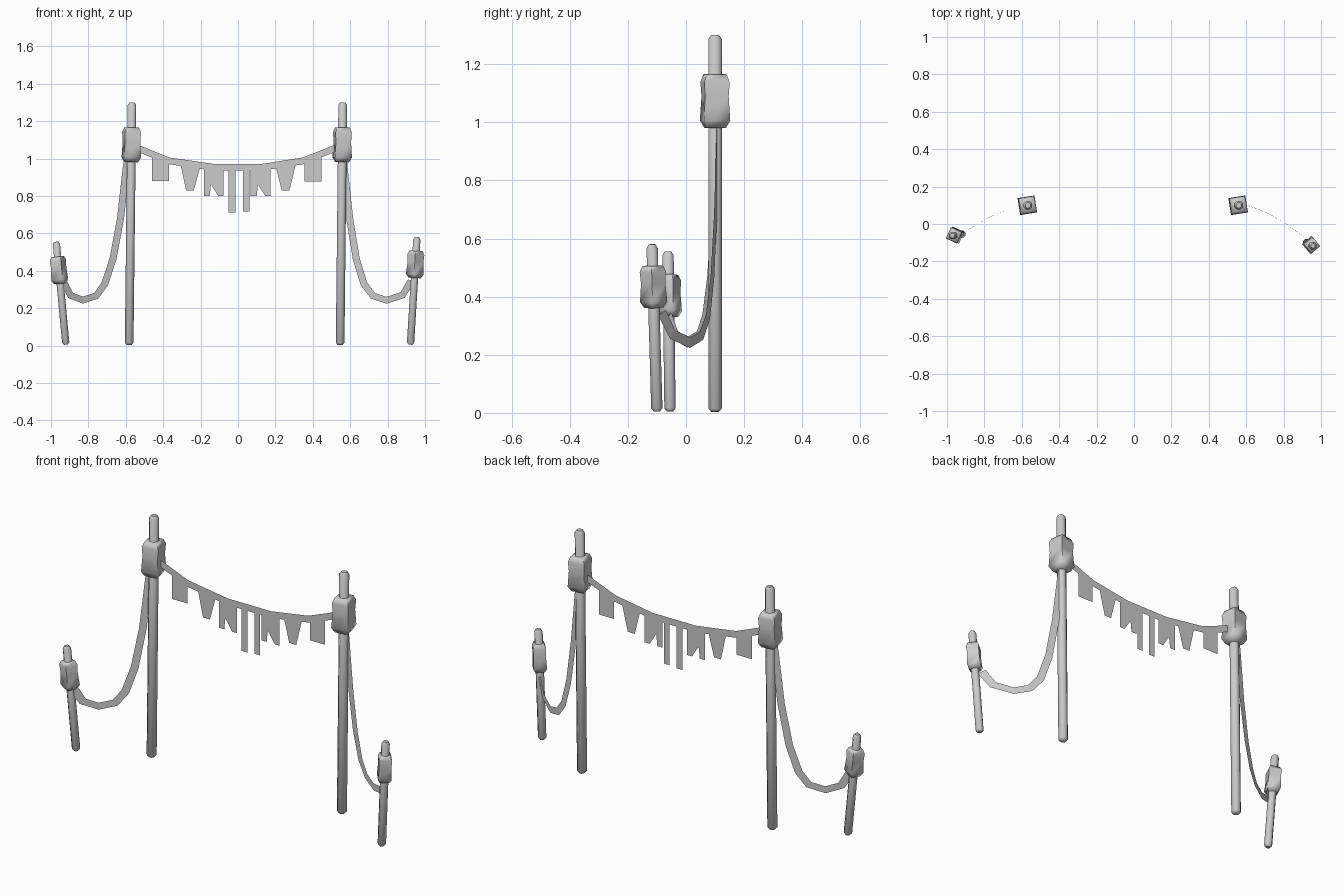
import bpy, bmesh
from math import cos, sin, radians, pi, sqrt
from mathutils import Vector

if "Cube" in bpy.data.objects:
    bpy.data.objects.remove(bpy.data.objects["Cube"])


def make_object(name, bm, smooth=None):
    mesh = bpy.data.meshes.new(name)
    bm.to_mesh(mesh)
    bm.free()
    obj = bpy.data.objects.new(name, mesh)
    bpy.context.collection.objects.link(obj)
    if smooth:
        bpy.ops.object.select_all(action='DESELECT')
        obj.select_set(True)
        bpy.context.view_layer.objects.active = obj
        bpy.ops.object.shade_smooth_by_angle(angle=radians(smooth))
    return obj


def lathe(name, base, top, profile, sides, turn, smooth):
    """Capped rings of (radius, distance) stacked along a leaning axis."""
    base, top = Vector(base), Vector(top)
    axis = (top - base).normalized()
    rot = Vector((0, 0, 1)).rotation_difference(axis)
    bm = bmesh.new()
    rings = []
    for r, d in profile:
        ring = []
        for i in range(sides):
            a = turn + 2 * pi * i / sides
            ring.append(bm.verts.new(base + rot @ Vector((r * cos(a), r * sin(a), d))))
        rings.append(ring)
    for lo, hi in zip(rings, rings[1:]):
        for i in range(sides):
            j = (i + 1) % sides
            bm.faces.new((lo[i], lo[j], hi[j], hi[i]))
    bm.faces.new(rings[0][::-1])
    bm.faces.new(rings[-1])
    return make_object(name, bm, smooth)


def post(name, base, top, r, wrap_mid, wrap_len, half, turn):
    """Round post with a square lashing wrapped near the top."""
    length = (Vector(top) - Vector(base)).length
    lathe(name, base, top, [(r * .55, 0), (r, .012), (r, length - .014), (r * .6, length)], 8, pi / 8, 50)
    shape = [(.74, -.5), (1.04, -.36), (.93, .08), (1.0, .36), (.78, .5)]
    rings = [(half * sqrt(2) * k, wrap_mid + d * wrap_len) for k, d in shape]
    lathe(name + "_lashing", base, top, rings, 4, pi / 4 + radians(turn), 80)


def ribbon(name, path, width, y_of):
    """Flat strip following an x-z path; depth comes from y_of(x)."""
    pts = [Vector(p) for p in path]
    bm = bmesh.new()
    pairs = []
    for i, p in enumerate(pts):
        t = (pts[min(i + 1, len(pts) - 1)] - pts[max(i - 1, 0)]).normalized()
        n = Vector((-t.y, t.x)) * width / 2
        pairs.append([bm.verts.new((q.x, y_of(q.x), q.y)) for q in (p - n, p + n)])
    for a, b in zip(pairs, pairs[1:]):
        bm.faces.new((a[0], b[0], b[1], a[1]))
    return make_object(name, bm)


def arc(p, q, r):
    """Parabola y(x) through three plan points."""
    def f(x):
        return sum(a[1] * (x - b[0]) * (x - c[0]) / ((a[0] - b[0]) * (a[0] - c[0]))
                   for a, b, c in ((p, q, r), (q, r, p), (r, p, q)))
    return f


# posts with lashings
post("left_tall_post", (-.582, .1, .003), (-.567, .1, 1.3), .025, 1.07, .185, .044, 9)
post("right_tall_post", (.546, .1, .003), (.56, .1, 1.3), .025, 1.07, .185, .044, 9)
post("left_short_post", (-.92, -.055, .005), (-.972, -.062, .555), .021, .40, .145, .033, -25)
post("right_short_post", (.922, -.1, .005), (.957, -.117, .58), .021, .43, .145, .032, 40)

# sagging side ropes
ribbon("left_rope", [(-.578, 1.08), (-.598, .95), (-.628, .68), (-.668, .465), (-.712, .33), (-.758, .266),
                     (-.83, .243), (-.895, .268), (-.93, .335)], .037,
       arc((-.90, -.04), (-.72, .06), (-.61, .096)))
ribbon("right_rope", [(.556, 1.08), (.568, .95), (.597, .68), (.632, .465), (.673, .33), (.722, .266),
                      (.794, .242), (.88, .27), (.925, .345)], .037,
       arc((.617, .096), (.70, .064), (.91, -.07)))

# central banner rope
top_path = [(-.57, 1.068), (-.37, .988), (-.13, .953), (.127, .953), (.35, .988), (.555, 1.068)]
ribbon("banner_rope", top_path, .036, lambda x: .1)


def rope_z(x):
    for (x0, z0), (x1, z1) in zip(top_path, top_path[1:]):
        if x0 <= x <= x1:
            return z0 + (z1 - z0) * (x - x0) / (x1 - x0)


def flag(name, x0, x1, lower):
    """Pennant hung from the rope; lower = outline as (fraction across, z)."""
    pts = [(x1, rope_z(x1)), (x0, rope_z(x0))] + [(x0 + (x1 - x0) * f, z) for f, z in lower]
    bm = bmesh.new()
    bm.faces.new([bm.verts.new((x, .1, z)) for x, z in pts])
    bmesh.ops.triangulate(bm, faces=bm.faces[:])
    make_object(name, bm)


def square(z):
    return [(0, z), (1, z)]


taper = [(.3, .83), (.67, .83)]
notched = [(0, .80), (.3, .80), (.36, .862), (.66, .862), (.73, .80), (1, .80)]
flags = [("square", -.46, -.37, square(.88)), ("tapered", -.31, -.2, taper),
         ("notched", -.183, -.077, notched), ("long", -.05, -.013, square(.712)),
         ("long", .028, .061, square(.717)), ("notched", .068, .175, notched),
         ("tapered", .2, .312, taper), ("square", .356, .447, square(.877))]
for i, (kind, x0, x1, lower) in enumerate(flags):
    flag(f"{kind}_flag_{i + 1}", x0, x1, lower)
